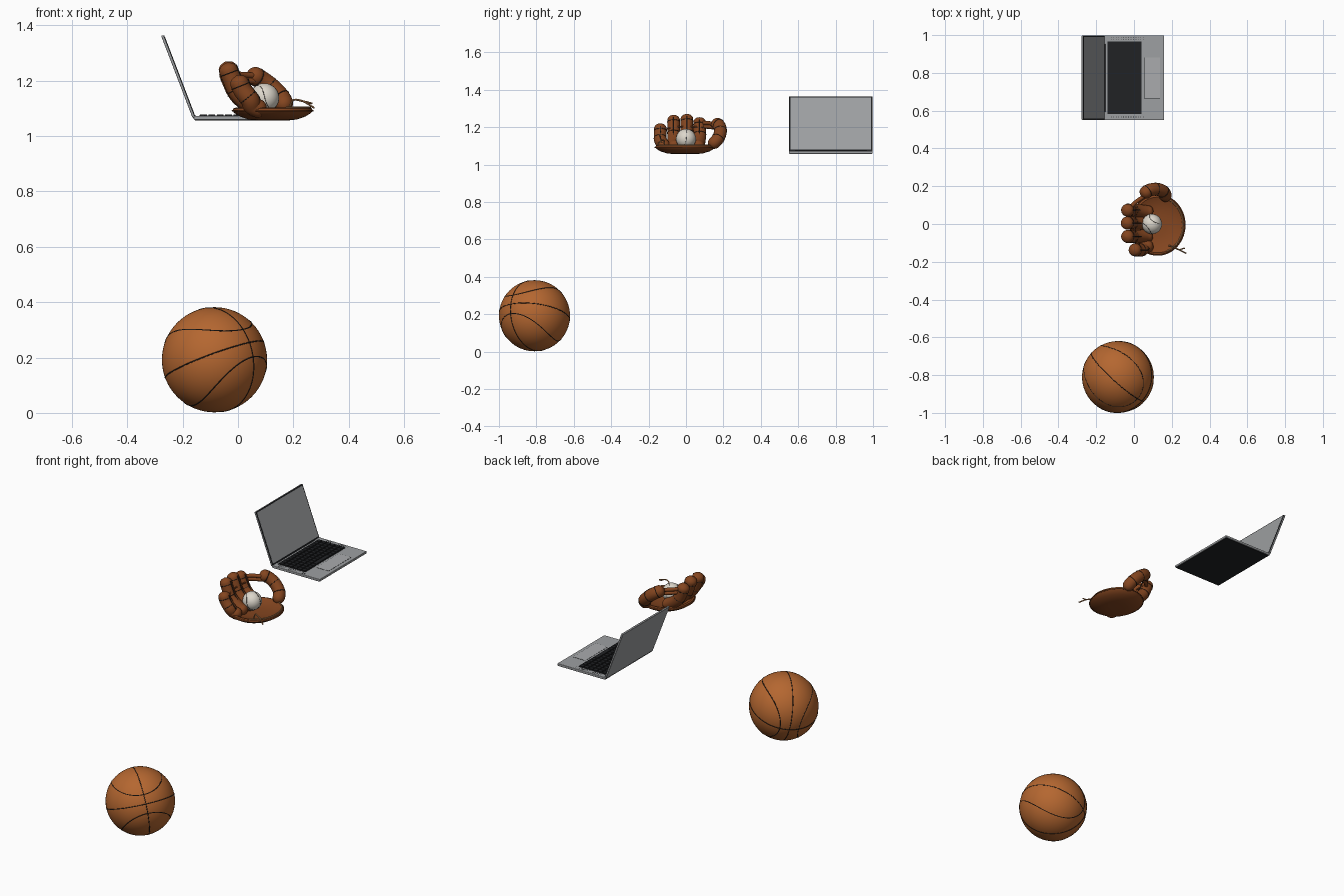
import bpy, bmesh
from math import sin, cos, pi, sqrt
from mathutils import Vector, Matrix

if "Cube" in bpy.data.objects:
    bpy.data.objects.remove(bpy.data.objects["Cube"])


def material(name, r, g, b):
    m = bpy.data.materials.new(name)
    m.diffuse_color = (r, g, b, 1)
    m.use_nodes = True
    m.node_tree.nodes["Principled BSDF"].inputs["Base Color"].default_value = m.diffuse_color
    return m


ORANGE = material("orange_rubber", .46, .135, .03)
LEATHER = material("brown_leather", .23, .06, .014)
PALE = material("tan_lace", .42, .2, .08)
DARK = material("dark_seam", .02, .015, .012)
WHITE = material("white_leather", .72, .68, .6)
GREY = material("grey_metal", .34, .35, .36)
PAD = material("light_grey", .4, .41, .42)
BLACK = material("black_plastic", .015, .016, .018)


def finish(name, bm, mat):
    bmesh.ops.recalc_face_normals(bm, faces=bm.faces)
    me = bpy.data.meshes.new(name)
    bm.to_mesh(me)
    bm.free()
    ob = bpy.data.objects.new(name, me)
    bpy.context.collection.objects.link(ob)
    me.materials.append(mat)
    bpy.ops.object.select_all(action='DESELECT')
    ob.select_set(True)
    bpy.context.view_layer.objects.active = ob
    bpy.ops.object.shade_smooth_by_angle(angle=.7)
    return ob


def sphere(name, loc, r, mat):
    bm = bmesh.new()
    bmesh.ops.create_uvsphere(bm, u_segments=64, v_segments=32, radius=r,
                              matrix=Matrix.Translation(loc))
    return finish(name, bm, mat)


def add_box(bm, size, mtx):
    bmesh.ops.create_cube(bm, size=1, matrix=mtx @ Matrix.Diagonal((*size, 1)))


def slab(name, size, mtx, mat, bevel=0):
    bm = bmesh.new()
    add_box(bm, size, mtx)
    ob = finish(name, bm, mat)
    if bevel:
        b = ob.modifiers.new("bevel", 'BEVEL')
        b.width, b.segments = bevel, 3
    return ob


def spline(pts, n):
    # smooth curve through the given points
    p = [Vector(q) for q in pts]
    p = [2 * p[0] - p[1]] + p + [2 * p[-1] - p[-2]]
    out = []
    for i in range(n + 1):
        s = i / n * (len(pts) - 1)
        k = min(int(s), len(pts) - 2)
        t = s - k
        a, b, c, d = p[k:k + 4]
        out.append(.5 * (2 * b + (c - a) * t + (2 * a - 5 * b + 4 * c - d) * t * t
                         + (3 * b - a - 3 * c + d) * t ** 3))
    return out


def sweep(name, path, r, mat, sides=8, closed=False, rounded=0):
    # round tube along a path; rounded = share of the length used by the end domes
    bm = bmesh.new()
    n, rings, up = len(path), [], None
    for i, p in enumerate(path):
        a = path[i - 1] if closed or i else p
        b = path[(i + 1) % n] if closed or i < n - 1 else p
        t = (b - a).normalized()
        up = t.orthogonal() if up is None else up - t * up.dot(t)
        up.normalize()
        w, k = t.cross(up), 1
        if rounded:
            e = min(i, n - 1 - i) / (n - 1) / rounded
            k = max(.12, sqrt(1 - (1 - min(e, 1)) ** 2))
        rings.append([bm.verts.new(p + (up * cos(2 * pi * j / sides) + w * sin(2 * pi * j / sides)) * r * k)
                      for j in range(sides)])
    for i in range(n if closed else n - 1):
        A, B = rings[i], rings[(i + 1) % n]
        for j in range(sides):
            bm.faces.new((A[j], A[j - 1], B[j - 1], B[j]))
    if not closed:
        bm.faces.new(rings[0])
        bm.faces.new(rings[-1])
    return finish(name, bm, mat)


def ball_curve(c, r, X, Y, Z, a):
    # closed wavy seam on a sphere, hugging the Z side of +X and the Y side of -X
    b, out = 1 - a, []
    for i in range(128):
        t = 2 * pi * i / 128
        p, q = a * cos(t) + b * cos(3 * t), a * sin(t) - b * sin(3 * t)
        out.append(c + r * (X * 2 * sqrt(a * b) * sin(2 * t) + Z * (p + q) / sqrt(2) + Y * (p - q) / sqrt(2)))
    return out


def circle(c, r, U, V):
    return [c + r * (U * cos(2 * pi * i / 96) + V * sin(2 * pi * i / 96)) for i in range(96)]


# basketball with two great circles and a wavy seam
C, R = Vector((-.085, -.81, .192)), .19
X = Vector((.67, -.67, .33)).normalized()
Z = Vector((-.34, .12, .93))
Z = (Z - X * Z.dot(X)).normalized()
Y = Z.cross(X)
sphere("basketball", C, R, ORANGE)
sweep("basketball_seam_across", circle(C, R - .001, X, Y), .0025, DARK, 6, True)
sweep("basketball_seam_upright", circle(C, R - .001, X, Z), .0025, DARK, 6, True)
sweep("basketball_seam_wavy", ball_curve(C, R - .001, X, Y, Z, .64), .0025, DARK, 6, True)

# baseball
C, R = Vector((.095, 0, 1.138)), .053
sphere("baseball", C, R, WHITE)
sweep("baseball_seam", ball_curve(C, R - .0005, Z, X, Y, .7), .0012, DARK, 6, True)

# glove palm: shallow elliptical dish
PC, PX, PY = Vector((.125, -.005, 0)), .145, .16
profile = [(.35, 1.056), (.6, 1.06), (.82, 1.071), (.95, 1.083), (1, 1.092),
           (.98, 1.1), (.92, 1.103), (.85, 1.098), (.65, 1.086), (.35, 1.08)]
bm = bmesh.new()
rings = [[bm.verts.new((PC.x + PX * r * cos(2 * pi * j / 48), PC.y + PY * r * sin(2 * pi * j / 48), z))
          for j in range(48)] for r, z in profile]
for A, B in zip(rings, rings[1:]):
    for j in range(48):
        bm.faces.new((A[j - 1], A[j], B[j], B[j - 1]))
bm.faces.new(rings[0])
bm.faces.new(rings[-1])
finish("glove_palm", bm, LEATHER)


def rim(k, z, a0, a1, n=32):
    return [PC + Vector((PX * k * cos(a0 + (a1 - a0) * i / n), PY * k * sin(a0 + (a1 - a0) * i / n), z))
            for i in range(n + 1)]


sweep("glove_heel_piping", rim(.93, 1.103, -1.2, 1.2), .004, PALE)
sweep("glove_edge_welt", rim(1, 1.092, 0, 2 * pi, 64)[:-1], .003, LEATHER, 8, True)

# four fingers with seams along the inside
fingers = [(-.137, -.11, .012, -.045), (-.066, -.06, -.028, 0), (.005, 0, -.03, .005), (.073, .06, -.028, -.012)]
for i, (yt, yb, x, dz) in enumerate(fingers):
    path = spline([(x - .016, yt, 1.264 + dz), (x + .002, yt, 1.215 + dz), (x + .03, yt, 1.155 + dz / 2),
                   (.055, yb * .5 + yt * .5, 1.108), (.10, yb, 1.09)], 32)
    sweep(f"finger_{i + 1}", path, .034, LEATHER, 20, False, .14)
    seam = [p + Vector((.031, 0, .013)) for p in path[4:22]]
    sweep(f"finger_seam_{i + 1}", seam, .003, DARK, 6)
    for k in (6, 14):
        t = (path[k + 1] - path[k - 1]).normalized()
        V = t.cross(Vector((0, 1, 0))).normalized()
        sweep(f"finger_stitch_{i + 1}_{k}", circle(path[k], .0335, V, t.cross(V))[::3], .0018, DARK, 5, True)

# lace joining the fingers
sweep("finger_lace", spline([(.025, -.15, 1.175), (.006, -.066, 1.2), (.004, .005, 1.203), (.008, .09, 1.2)], 20),
      .004, LEATHER)

# thumb
thumb = spline([(.042, .145, 1.225), (.075, .176, 1.209), (.12, .184, 1.176), (.158, .168, 1.135), (.172, .125, 1.095)], 32)
sweep("thumb", thumb, .034, LEATHER, 20, False, .16)
for k in (7, 15, 23):
    t = (thumb[k + 1] - thumb[k - 1]).normalized()
    V = t.orthogonal().normalized()
    sweep(f"thumb_stitch_{k}", circle(thumb[k], .0335, V, t.cross(V))[::3], .0018, DARK, 5, True)

# webbing between thumb and first finger
for i, dz in enumerate((0, -.02)):
    sweep(f"web_strap_{i + 1}", spline([(-.02, .085, 1.222 + dz), (.012, .118, 1.222 + dz), (.06, .15, 1.218 + dz)], 12),
          .011, LEATHER, 10)

# loose lace ends at the heel
for i, e in enumerate([(.275, -.155, 1.102), (.268, -.128, 1.118)]):
    sweep(f"lace_end_{i + 1}", spline([(.185, -.115, 1.1), (.2, -.118, 1.13), (.235, -.135, 1.126), e], 16), .0035, PALE)

# laptop base
T = Matrix.Translation
YC = .774
slab("laptop_base", (.32, .448, .014), T((0, YC, 1.066)), GREY, .003)
slab("laptop_underside", (.312, .44, .003), T((0, YC, 1.0585)), BLACK)
slab("keyboard_well", (.182, .385, .002), T((-.05, YC, 1.0735)), BLACK)
bm = bmesh.new()
for row in range(6):
    for col in range(14):
        y = YC + (col - 6.5) * .0272
        if row == 5 and 4 <= col <= 8:
            if col == 6:
                add_box(bm, (.024, .131, .005), T((-.1325 + row * .03 + .008, y, 1.0765)))
            continue
        add_box(bm, (.024, .0225, .005), T((-.1325 + row * .03 + .008, y, 1.0765)))
finish("keys", bm, BLACK)
slab("trackpad_edge", (.084, .217, .001), T((.096, YC, 1.0732)), BLACK)
slab("trackpad", (.081, .214, .0016), T((.096, YC, 1.0733)), PAD)
bm = bmesh.new()
for s in (-1, 1):
    for k in range(14):
        for j in (0, 1):
            add_box(bm, (.004, .003, .001), T((-.12 + k * .013, YC + s * (.203 + j * .008), 1.0732)))
finish("speaker_holes", bm, BLACK)

# laptop lid leaning back
L = T((-.157, YC, 1.068)) @ Matrix.Rotation(-.366, 4, 'Y')
slab("laptop_lid", (.009, .448, .318), L @ T((-.003, 0, .159)), GREY, .003)
slab("screen_bezel", (.003, .444, .312), L @ T((.002, 0, .16)), BLACK)
slab("screen", (.003, .432, .298), L @ T((.0027, 0, .161)), GREY)
bm = bmesh.new()
bmesh.ops.create_cone(bm, cap_ends=True, segments=16, radius1=.006, radius2=.006, depth=.36,
                      matrix=T((-.157, YC, 1.07)) @ Matrix.Rotation(pi / 2, 4, 'X'))
finish("hinge", bm, BLACK)
